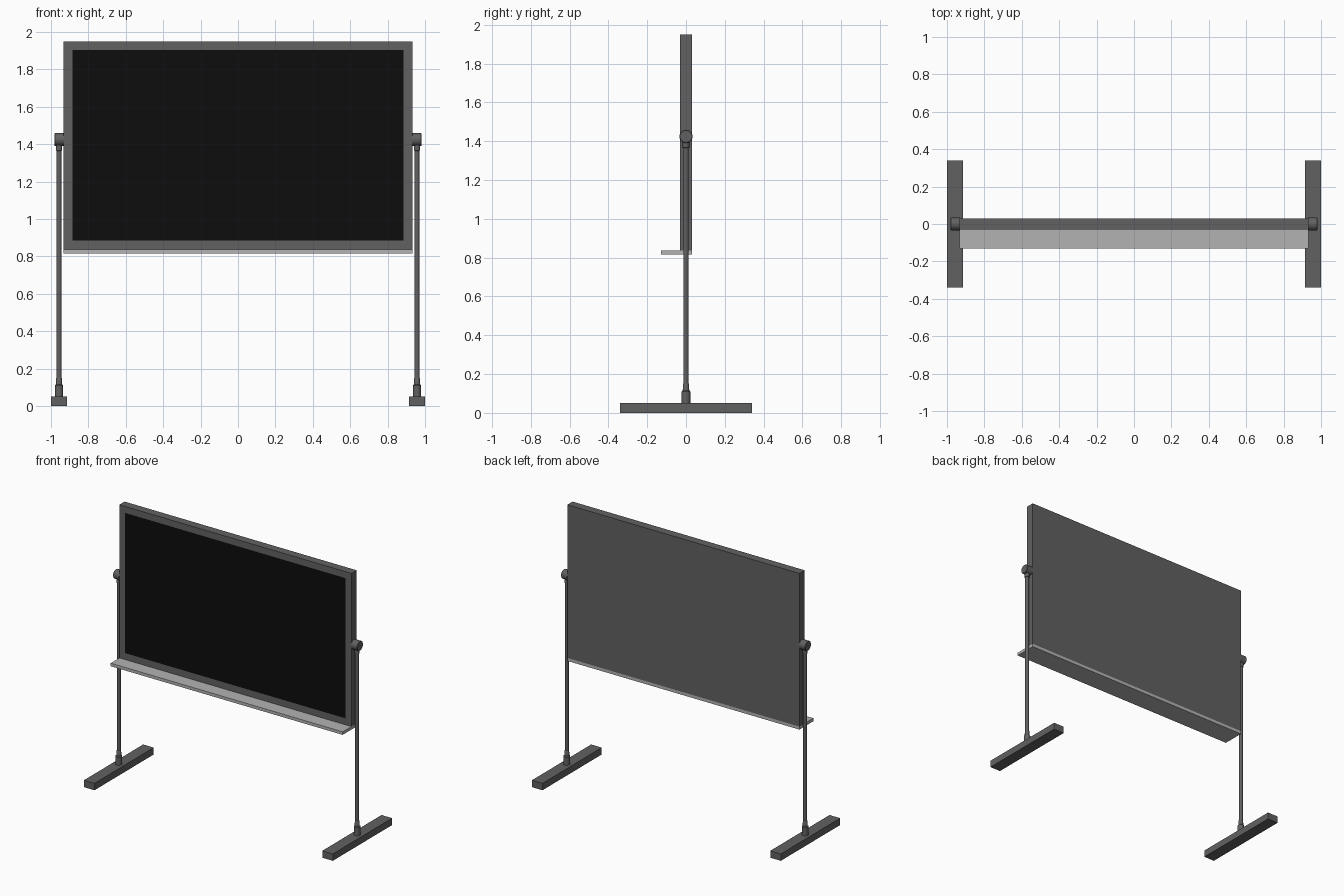
import bpy, bmesh, math
from mathutils import Matrix

if "Cube" in bpy.data.objects:
    bpy.data.objects.remove(bpy.data.objects["Cube"])


def material(name, v):
    m = bpy.data.materials.new(name)
    m.diffuse_color = (v, v, v, 1)
    m.use_nodes = True
    m.node_tree.nodes["Principled BSDF"].inputs["Base Color"].default_value = m.diffuse_color
    return m


DARK = material("dark_grey", 0.12)
LIGHT = material("light_grey", 0.45)
BLACK = material("black", 0.004)


def finish(name, bm, *mats):
    me = bpy.data.meshes.new(name)
    bmesh.ops.recalc_face_normals(bm, faces=bm.faces)
    bm.to_mesh(me)
    bm.free()
    ob = bpy.data.objects.new(name, me)
    bpy.context.collection.objects.link(ob)
    for m in mats:
        me.materials.append(m)
    return ob


def box_bm(x0, x1, y0, y1, z0, z1):
    bm = bmesh.new()
    bmesh.ops.create_cube(bm, size=1)
    bmesh.ops.scale(bm, vec=(x1 - x0, y1 - y0, z1 - z0), verts=bm.verts)
    bmesh.ops.translate(bm, vec=((x0 + x1) / 2, (y0 + y1) / 2, (z0 + z1) / 2), verts=bm.verts)
    return bm


def lathe(name, profile, matrix, steps=24):
    # spin a (radius, height) profile around local z, then place it
    bm = bmesh.new()
    vs = [bm.verts.new((r, 0, h)) for r, h in profile]
    es = [bm.edges.new(p) for p in zip(vs, vs[1:])]
    bmesh.ops.spin(bm, geom=vs + es, cent=(0, 0, 0), axis=(0, 0, 1),
                   angle=math.tau, steps=steps)
    bmesh.ops.remove_doubles(bm, verts=bm.verts, dist=1e-5)
    bmesh.ops.transform(bm, matrix=matrix, verts=bm.verts)
    ob = finish(name, bm, DARK)
    bpy.context.view_layer.objects.active = ob
    ob.select_set(True)
    bpy.ops.object.shade_smooth_by_angle(angle=math.radians(35))
    ob.select_set(False)
    return ob


# board: framed slab with a black writing surface inset in the front
bm = box_bm(-0.932, 0.932, -0.03, 0.03, 0.838, 1.95)
bm.normal_update()
front = next(f for f in bm.faces if f.normal.y < -0.9)
bmesh.ops.inset_region(bm, faces=[front], thickness=0.047, use_even_offset=True)
front.material_index = 1
finish("board", bm, DARK, BLACK)

# tray under the board, reaching forward
finish("tray", box_bm(-0.932, 0.932, -0.13, 0.03, 0.816, 0.838), LIGHT)

# stand on each side
for side, s in (("left", -1), ("right", 1)):
    x = s * 0.957
    xs = sorted((s * 0.915, s))
    finish(side + "_foot", box_bm(*xs, -0.34, 0.34, 0, 0.05), DARK)
    # pole with stepped socket at the foot and a collar under the pivot
    lathe(side + "_pole",
          [(0, 0.045), (0.022, 0.045), (0.022, 0.11), (0.017, 0.115), (0.015, 0.15),
           (0.0135, 0.152), (0.0135, 1.365), (0.017, 1.367), (0.017, 1.41), (0, 1.41)],
          Matrix.Translation((x, 0, 0)))
    # pivot knob clamping the board edge
    lathe(side + "_pivot_knob",
          [(0, -0.026), (0.034, -0.026), (0.034, 0.022), (0.031, 0.025), (0, 0.025)],
          Matrix.Translation((x, 0, 1.425)) @ Matrix.Rotation(s * math.pi / 2, 4, 'Y'))
